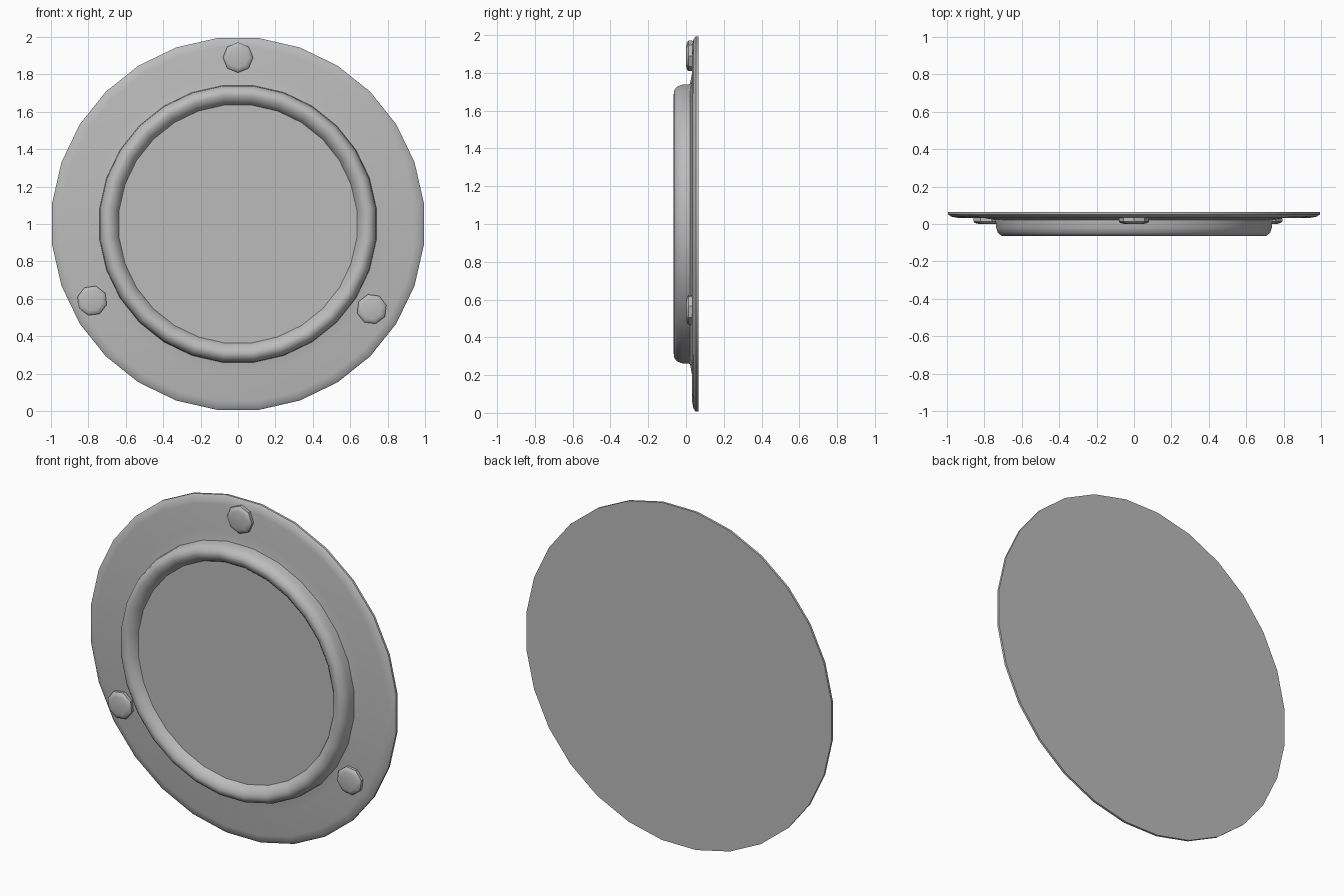
import bpy
import bmesh
from math import cos, sin, pi, radians

cube = bpy.data.objects.get("Cube")
if cube:
    bpy.data.objects.remove(cube, do_unlink=True)

grey = bpy.data.materials.new("plain_grey")
grey.use_nodes = True
colour = (0.5, 0.5, 0.5, 1)
grey.diffuse_color = colour
grey.node_tree.nodes["Principled BSDF"].inputs["Base Color"].default_value = colour


def lathe(name, profile, sides, start, centre=(0, 1), cap_first=False, cap_last=False):
    """Turn (radius, y) points around a front-to-back axis at centre (x, z)."""
    bm = bmesh.new()
    rings = []
    for r, y in profile:
        angles = [start + 2 * pi * i / sides for i in range(sides)]
        rings.append([bm.verts.new((centre[0] + r * cos(a), y, centre[1] + r * sin(a)))
                      for a in angles])
    for a, b in zip(rings, rings[1:]):
        for i in range(sides):
            j = (i + 1) % sides
            bm.faces.new((a[i], a[j], b[j], b[i]))
    if cap_first:
        bm.faces.new(rings[0][::-1])
    if cap_last:
        bm.faces.new(rings[-1])
    mesh = bpy.data.meshes.new(name)
    bm.to_mesh(mesh)
    bm.free()
    mesh.materials.append(grey)
    obj = bpy.data.objects.new(name, mesh)
    bpy.context.collection.objects.link(obj)
    bpy.ops.object.select_all(action="DESELECT")
    obj.select_set(True)
    bpy.context.view_layer.objects.active = obj
    bpy.ops.object.shade_smooth_by_angle(angle=radians(40))
    return obj


SIDES = 28
HALF = pi / SIDES

# Flange: flat back, rounded outer edge, slight fillet toward the ring
lathe("flange", [(1, 0.065), (1, 0.052), (0.985, 0.04), (0.95, 0.033),
                 (0.8, 0.031), (0.73, 0.018)], SIDES, HALF, cap_first=True)

# Raised ring with a rounded crest
lathe("raised_ring", [(0.745, 0.024), (0.742, -0.02), (0.732, -0.048), (0.71, -0.064),
                      (0.69, -0.065), (0.668, -0.055), (0.65, -0.038), (0.64, -0.018)],
      SIDES, HALF)

# Recessed centre plate
lathe("centre_plate", [(0.645, -0.005), (0.645, -0.018)], SIDES, HALF, cap_last=True)

# Three eight-sided bolts
for label, x, z, turn in (("top", 0, 1.89, 0), ("right", -0.78, 0.59, 120),
                          ("left", 0.715, 0.545, 240)):
    lathe("bolt_" + label, [(0.08, 0.036), (0.081, 0.014), (0.074, 0.006), (0.055, 0.001)],
          8, radians(90 + turn), (x, z), cap_last=True)
